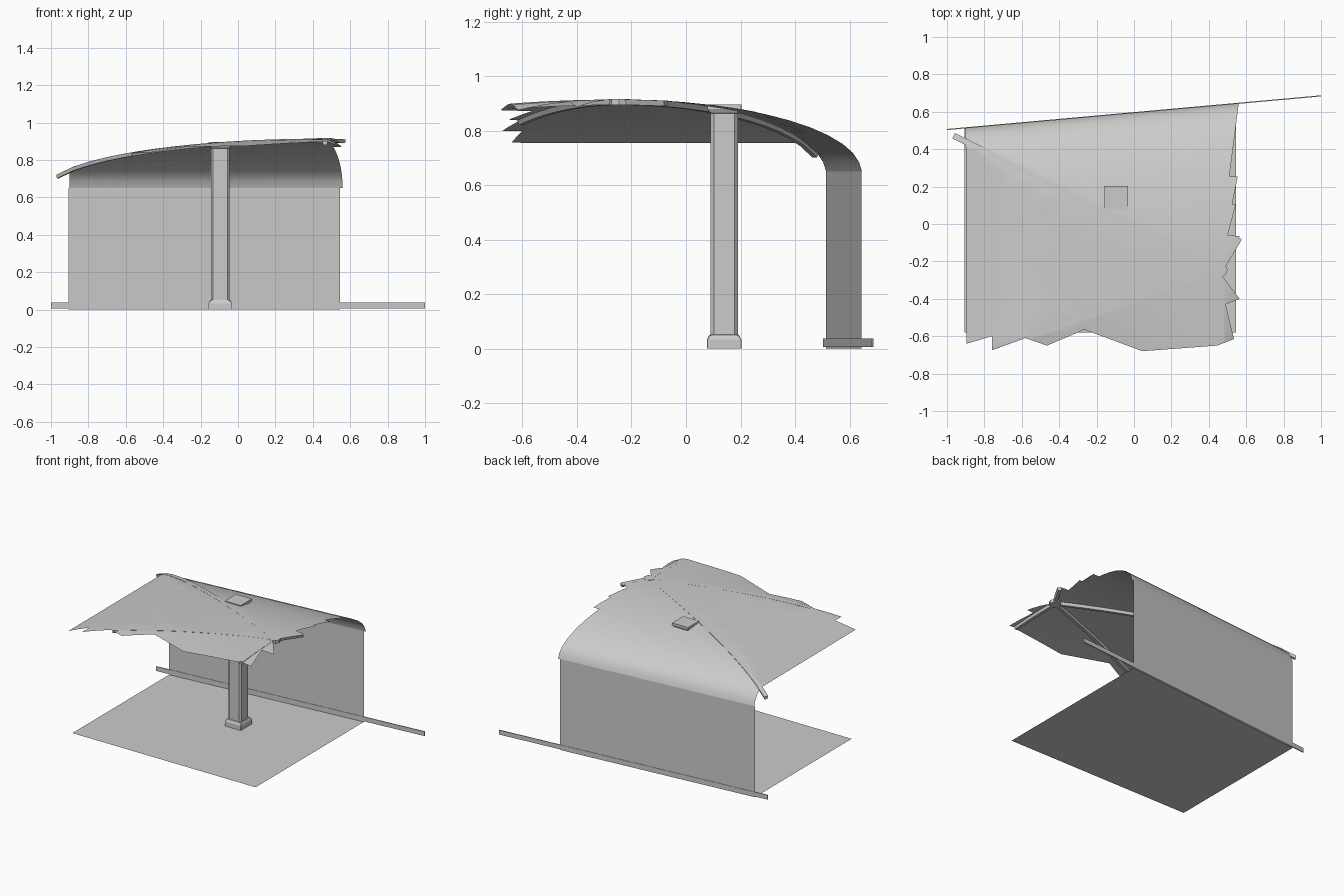
import bpy, bmesh, math
from mathutils import Vector

if "Cube" in bpy.data.objects:
    bpy.data.objects.remove(bpy.data.objects["Cube"])

BOSS = Vector((0.46, -0.245))
# plan positions of the vault's corner supports, around the boss
CORNERS = [Vector(p) for p in ((-0.9, 0.44), (-0.9, -0.72), (0.475, -1.35), (0.977, 0.61))]
T_MAX = 1.087      # where the elliptical profile springs from the wall


def wall_y(x):
    return 0.595 + 0.09 * x


def cell_gradient(a, b):
    # linear function that is 0 at the boss and 1 at both corners
    a, b = a - BOSS, b - BOSS
    det = a.x * b.y - a.y * b.x
    return Vector(((b.y - a.y) / det, (a.x - b.x) / det))


CELLS = [cell_gradient(CORNERS[i], CORNERS[(i + 1) % 4]) for i in range(4)]


def vault_z(x, y):
    t = max(g.dot(Vector((x, y)) - BOSS) for g in CELLS)
    return 0.65 + 0.264 * math.sqrt(max(0, 1 - (t / T_MAX) ** 2))


def finish(name, bm, smooth=None):
    bmesh.ops.remove_doubles(bm, verts=bm.verts, dist=1e-5)
    mesh = bpy.data.meshes.new(name)
    bm.to_mesh(mesh)
    bm.free()
    ob = bpy.data.objects.new(name, mesh)
    bpy.context.collection.objects.link(ob)
    if smooth:
        bpy.ops.object.select_all(action='DESELECT')
        ob.select_set(True)
        bpy.context.view_layer.objects.active = ob
        bpy.ops.object.shade_smooth_by_angle(angle=math.radians(smooth))
    return ob


def sheet(name, points):
    bm = bmesh.new()
    bm.faces.new([bm.verts.new(p) for p in points])
    return finish(name, bm)


def loft(name, rings):
    bm = bmesh.new()
    rows = [[bm.verts.new(p) for p in ring] for ring in rings]
    n = len(rows[0])
    for r, s in zip(rows, rows[1:]):
        for i in range(n):
            bm.faces.new((r[i], r[(i + 1) % n], s[(i + 1) % n], s[i]))
    bm.faces.new(rows[0][::-1])
    bm.faces.new(rows[-1])
    bmesh.ops.recalc_face_normals(bm, faces=bm.faces)
    return finish(name, bm)


# broken vault: ragged plan outline, sliced, then lifted to the vault height
outline = [(-0.9, wall_y(-0.9)), (-0.895, -0.64), (-0.76, -0.60), (-0.76, -0.675),
           (-0.58, -0.61), (-0.465, -0.65), (-0.265, -0.565), (0.045, -0.68),
           (0.165, -0.545), (0.445, -0.65), (0.535, -0.615), (0.49, -0.43),
           (0.565, -0.40), (0.443, -0.24), (0.565, -0.065), (0.50, -0.06),
           (0.545, 0.105), (0.525, 0.105), (0.555, 0.255), (0.51, 0.255),
           (0.56, wall_y(0.56))]
bm = bmesh.new()
bm.faces.new([bm.verts.new((x, y, 0)) for x, y in outline])
bmesh.ops.triangulate(bm, faces=bm.faces)


def cut(point, normal):
    bmesh.ops.bisect_plane(bm, geom=bm.verts[:] + bm.edges[:] + bm.faces[:], dist=1e-6,
                           plane_co=(point.x, point.y, 0), plane_no=(normal.x, normal.y, 0))


for c in CORNERS:
    d = c - BOSS
    cut(BOSS, Vector((-d.y, d.x)).normalized())
for g in CELLS:
    for k in range(1, 12):
        t = T_MAX * math.sin(math.radians(90 * k / 12))
        cut(BOSS + g * (t / g.length_squared), g.normalized())
for v in bm.verts:
    v.co.z = vault_z(v.co.x, v.co.y)
bmesh.ops.recalc_face_normals(bm, faces=bm.faces)
finish("broken_vault", bm, 40)

# ribs under the creases
for i, (corner, end) in enumerate(zip(CORNERS, (1.047, 0.755, 0.35, 0.20))):
    d = corner - BOSS
    side = Vector((-d.y, d.x)).normalized() * 0.016
    rings = []
    for k in range(17):
        p = BOSS + d * (end * k / 16)
        z = vault_z(p.x, p.y)
        rings.append([(p.x + s * side.x, p.y + s * side.y, z + h)
                      for s, h in ((-1, 0), (1, 0), (0.6, -0.02), (-0.6, -0.02))])
    loft(f"vault_rib_{i + 1}", rings)

# boss where the ribs meet
bm = bmesh.new()
bmesh.ops.create_cone(bm, cap_ends=True, segments=8, radius1=0.04, radius2=0.04, depth=0.022)
bmesh.ops.translate(bm, verts=bm.verts, vec=(BOSS.x, BOSS.y, 0.905))
finish("rib_boss", bm)

# column: chamfered square sections stacked along z (half width, chamfer, height)
cx, cy = -0.095, 0.14
sections = [(0.063, 0.0, 0), (0.063, 0.0, 0.033), (0.055, 0.006, 0.05), (0.05, 0.012, 0.052),
            (0.05, 0.012, 0.862), (0.055, 0.006, 0.866), (0.063, 0.001, 0.88), (0.063, 0.001, 0.895)]
rings = []
for w, c, z in sections:
    c = max(c, 0.001)
    e = w - c
    rings.append([(cx + x, cy + y, z) for x, y in
                  ((w, -e), (w, e), (e, w), (-e, w), (-w, e), (-w, -e), (-e, -w), (e, -w))])
loft("column", rings)

# slanted back wall, floor and skirting
L, R = -0.905, 0.545
sheet("back_wall", [(L, wall_y(L), 0), (R, wall_y(R), 0), (R, wall_y(R), 0.65), (L, wall_y(L), 0.65)])
sheet("floor", [(L, -0.58, 0), (R, -0.58, 0), (R, wall_y(R), 0), (L, wall_y(L), 0)])
loft("skirting", [[(x, wall_y(x) + a, z) for a, z in
                   ((-0.003, 0.006), (0.003, 0.006), (0.003, 0.038), (-0.003, 0.038))] for x in (-1, 1)])
